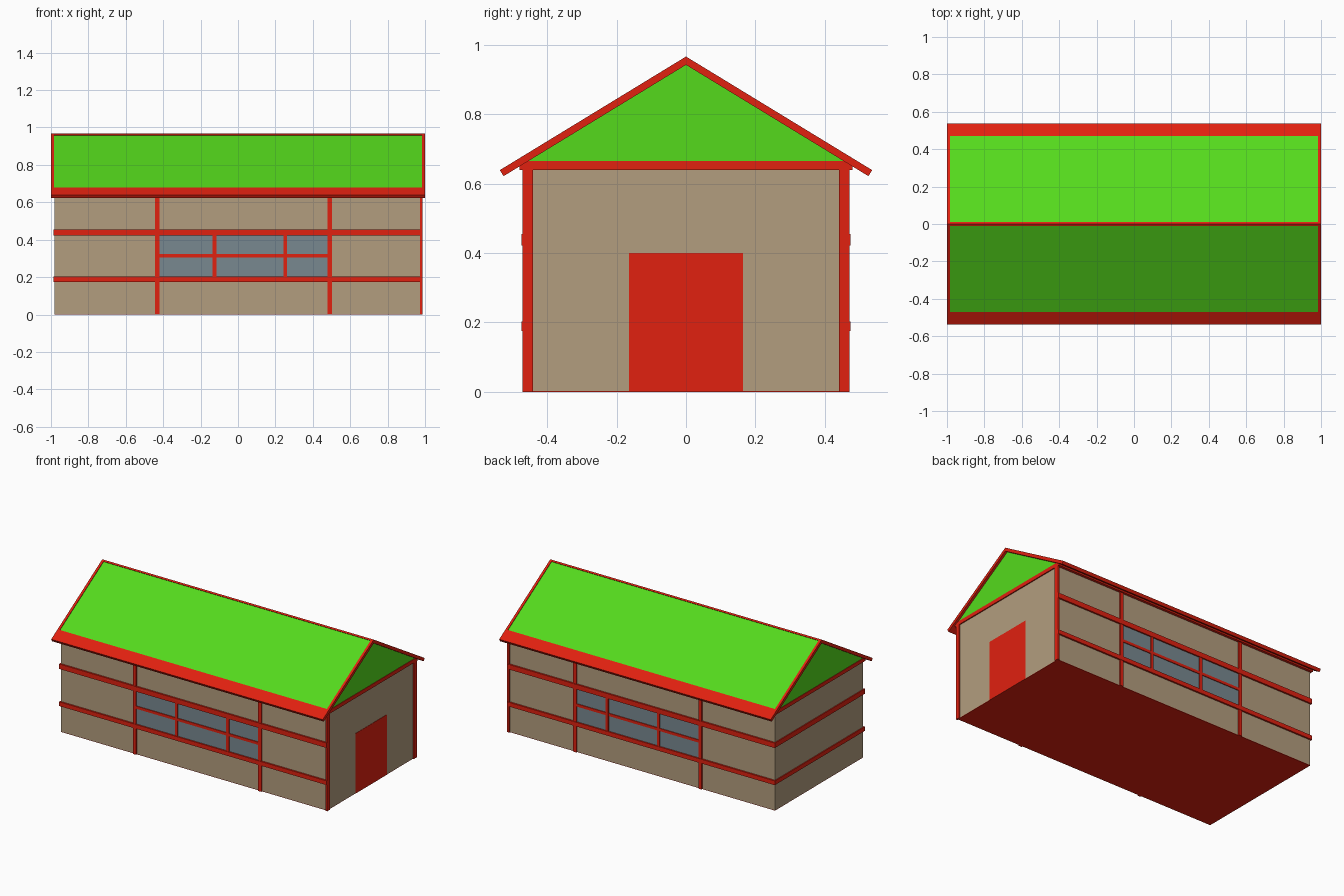
import bpy, bmesh

if "Cube" in bpy.data.objects:
    bpy.data.objects.remove(bpy.data.objects["Cube"])


def material(name, rgb):
    m = bpy.data.materials.new(name)
    m.diffuse_color = (*rgb, 1)
    m.use_nodes = True
    m.node_tree.nodes["Principled BSDF"].inputs["Base Color"].default_value = m.diffuse_color
    return m


RED = material("red_trim", (0.75, 0.015, 0.005))
GREEN = material("green_roof", (0.09, 0.70, 0.012))
TAN = material("tan_wall", (0.45, 0.34, 0.21))
GLASS = material("grey_glass", (0.19, 0.25, 0.28))


def finish(name, bm, mat):
    bmesh.ops.recalc_face_normals(bm, faces=bm.faces)
    me = bpy.data.meshes.new(name)
    bm.to_mesh(me)
    bm.free()
    me.materials.append(mat)
    ob = bpy.data.objects.new(name, me)
    bpy.context.collection.objects.link(ob)
    return ob


def box(name, x, y, z, mat):
    """Box from (min, max) ranges."""
    bm = bmesh.new()
    bmesh.ops.create_cube(bm, size=1)
    for v in bm.verts:
        v.co = [r[0] if c < 0 else r[1] for c, r in zip(v.co, (x, y, z))]
    return finish(name, bm, mat)


def prism(name, profile, x, mat):
    """Extrude a (y, z) profile along x."""
    bm = bmesh.new()
    f = bm.faces.new([bm.verts.new((x[0], y, z)) for y, z in profile])
    ext = bmesh.ops.extrude_face_region(bm, geom=[f])["geom"]
    moved = [g for g in ext if isinstance(g, bmesh.types.BMVert)]
    bmesh.ops.translate(bm, verts=moved, vec=(x[1] - x[0], 0, 0))
    return finish(name, bm, mat)


# Walls, floor and door
box("walls", (-0.98, 0.98), (-0.463, 0.463), (0.003, 0.65), TAN)
box("floor", (-0.98, 0.98), (-0.463, 0.463), (0, 0.003), RED)
box("door", (0.97, 0.982), (-0.165, 0.165), (0, 0.4), RED)

# Horizontal bands wrapping the blank end
BANDS = ((0.175, 0.203), (0.422, 0.455))
for z in BANDS:
    box("end_band", (-0.986, -0.97), (-0.474, 0.474), z, RED)

# Long sides: bands, posts, window with glazing bars
for s, side in ((-1, "front"), (1, "back")):
    def strip(name, x, depth, z, mat):
        y = sorted((s * 0.455, s * depth))
        box(f"{side}_{name}", x, y, z, mat)

    for z in BANDS:
        strip("band", (-0.986, 0.984), 0.474, z, RED)
    for x in (-0.433, 0.49):
        strip("post", (x - 0.012, x + 0.012), 0.471, (0, 0.645), RED)
    strip("window_glass", (-0.421, 0.478), 0.465, (0.203, 0.422), GLASS)
    for x in (-0.125, 0.253):
        strip("window_mullion", (x - 0.01, x + 0.01), 0.471, (0.203, 0.422), RED)
    strip("window_crossbar", (-0.421, 0.478), 0.47, (0.306, 0.324), RED)
    box(f"{side}_corner_post", (0.973, 0.987), sorted((s * 0.442, s * 0.471)),
        (0, 0.645), RED)

# Plate under the roof
box("roof_plate", (-0.987, 0.987), (-0.48, 0.48), (0.64, 0.665), RED)


# Gable body; roof lines fall from the ridge at a fixed pitch
PITCH = 0.61


def roof_z(y, drop=0.0):
    return 0.967 - drop - PITCH * abs(y)


prism("gable_body", [(-0.46, 0.66), (0.46, 0.66), (0.46, roof_z(0.46, 0.012)),
                     (0, roof_z(0, 0.012)), (-0.46, roof_z(0.46, 0.012))],
      (-0.984, 0.984), GREEN)


# Roof slopes: green panel framed by red rakes, eave and ridge strips
def slope(name, s, y0, y1, x, top, bottom, mat):
    prism(name, [(s * y0, roof_z(y0, top)), (s * y1, roof_z(y1, top)),
                 (s * (y1 - bottom * 0.45), roof_z(y1 - bottom * 0.45, bottom)),
                 (s * y0, roof_z(y0, bottom))], x, mat)


for s, side in ((-1, "front"), (1, "back")):
    slope(f"{side}_roof_panel", s, 0.0, 0.48, (-0.984, 0.984), 0.004, 0.02, GREEN)
    slope(f"{side}_eave", s, 0.47, 0.537, (-0.985, 0.985), 0, 0.024, RED)
    slope(f"{side}_ridge", s, 0.0, 0.01, (-0.985, 0.985), 0, 0.024, RED)
    for x in ((-1, -0.984), (0.984, 1)):
        slope(f"{side}_rake", s, 0.0, 0.537, x, 0, 0.024, RED)
